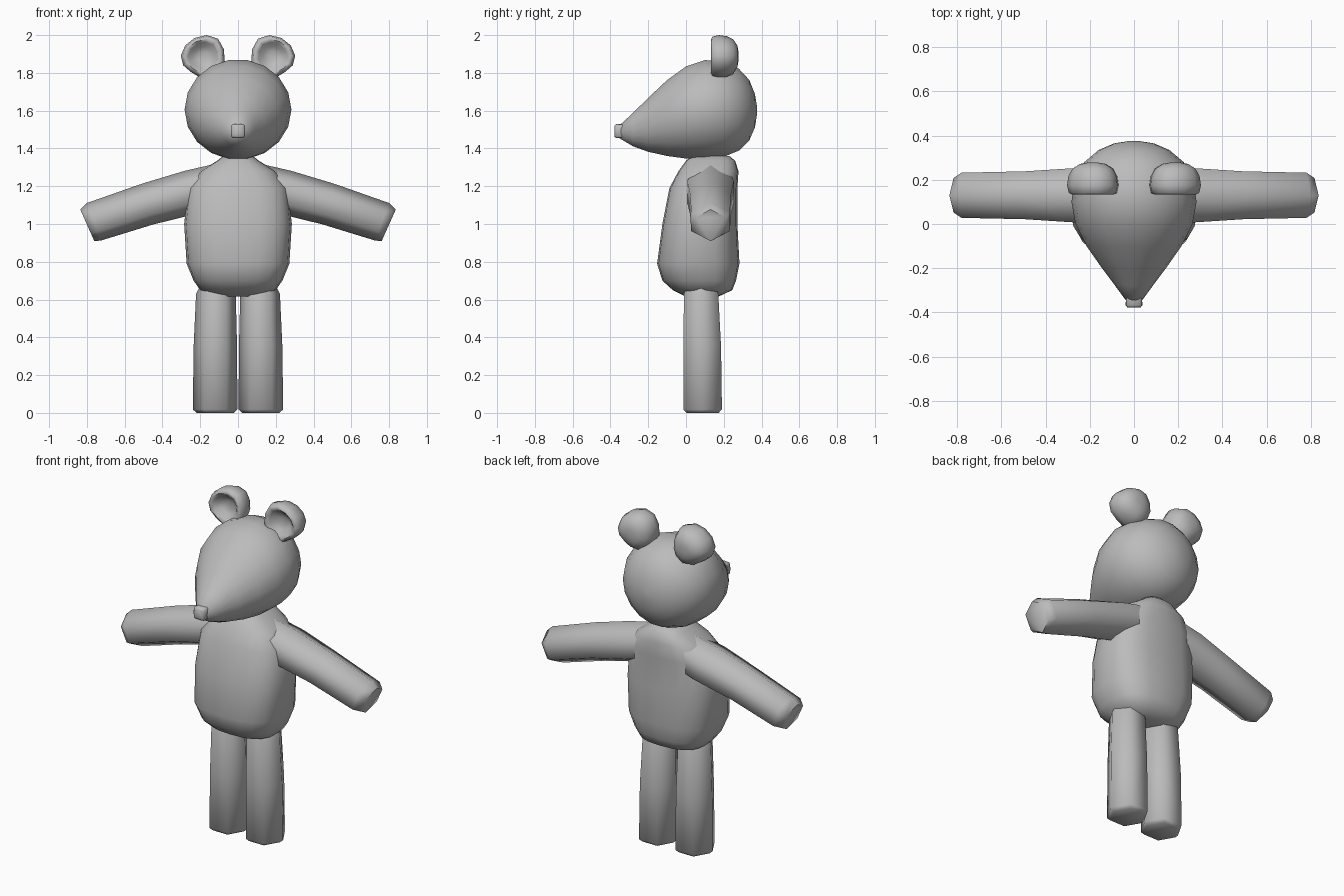
import bpy, bmesh, math
from mathutils import Vector

grey = bpy.data.materials.new("plain grey")
grey.diffuse_color = (0.5, 0.5, 0.5, 1)


def loft(name, rings, side=1, angle=65):
    """Skin a list of equal-length point rings, cap both ends, smooth it."""
    bm = bmesh.new()
    rows = [[bm.verts.new((p[0] * side, p[1], p[2])) for p in ring] for ring in rings]
    n = len(rows[0])
    for a, b in zip(rows, rows[1:]):
        for i in range(n):
            j = (i + 1) % n
            bm.faces.new((a[i], a[j], b[j], b[i]))
    bm.faces.new(rows[0])
    bm.faces.new(rows[-1])
    bmesh.ops.recalc_face_normals(bm, faces=bm.faces)
    mesh = bpy.data.meshes.new(name)
    bm.to_mesh(mesh)
    bm.free()
    mesh.materials.append(grey)
    ob = bpy.data.objects.new(name, mesh)
    bpy.context.collection.objects.link(ob)
    bpy.ops.object.select_all(action='DESELECT')
    ob.select_set(True)
    bpy.context.view_layer.objects.active = ob
    bpy.ops.object.shade_smooth_by_angle(angle=math.radians(angle))
    return ob


def ring(centre, u, v, sides, power=2.0, turn=0.0):
    """Superellipse ring spanned by the half-axes u and v."""
    pts = []
    for i in range(sides):
        t = 2 * math.pi * (i + turn) / sides
        c, s = math.cos(t), math.sin(t)
        c = math.copysign(abs(c) ** (2 / power), c)
        s = math.copysign(abs(s) ** (2 / power), s)
        pts.append(Vector(centre) + Vector(u) * c + Vector(v) * s)
    return pts


# head: y, bottom z, top z, half width
head = [(-0.355, 1.455, 1.52, 0.03), (-0.28, 1.41, 1.59, 0.085),
        (-0.2, 1.38, 1.67, 0.145), (-0.1, 1.357, 1.765, 0.215),
        (0, 1.343, 1.838, 0.265), (0.1, 1.34, 1.872, 0.283),
        (0.2, 1.352, 1.862, 0.27), (0.28, 1.385, 1.825, 0.225),
        (0.335, 1.44, 1.765, 0.16), (0.365, 1.51, 1.69, 0.09),
        (0.376, 1.58, 1.62, 0.02)]
loft("head", [ring((0, y, (a + b) / 2), (w, 0, 0), (0, 0, (b - a) / 2), 18)
              for y, a, b, w in head])

# nose
loft("nose", [ring((0, y, 1.492), (r, 0, 0), (0, 0, r), 12, 5)
              for y, r in [(-0.32, 0.036), (-0.368, 0.038), (-0.378, 0.03)]])

# torso: z, half width, front y, back y
torso = [(0.615, 0.1, -0.0, 0.17), (0.65, 0.2, -0.07, 0.245),
         (0.7, 0.235, -0.125, 0.265), (0.79, 0.272, -0.153, 0.283),
         (1.0, 0.285, -0.125, 0.272), (1.19, 0.265, -0.088, 0.272),
         (1.28, 0.2, -0.04, 0.278), (1.335, 0.11, 0.0, 0.26),
         (1.36, 0.08, 0.03, 0.23)]
loft("torso", [ring((0, (f + b) / 2, z), (w, 0, 0), (0, (b - f) / 2, 0), 20, 2.7)
               for z, w, f, b in torso])

# arm: x, z, half depth, half height, lean of the ring
arm = [(0.08, 1.215, 0.13, 0.11, 0.29), (0.25, 1.168, 0.142, 0.118, 0.29),
       (0.48, 1.105, 0.125, 0.112, 0.29), (0.762, 1.012, 0.118, 0.106, 0.36),
       (0.798, 0.993, 0.09, 0.092, 0.42)]
arm_rings = [ring((x, 0.13, z), (h * math.sin(l), 0, h * math.cos(l)), (0, d, 0), 6)
             for x, z, d, h, l in arm]

# leg: z, centre x, centre y, radius
leg = [(0, 0.121, 0.088, 0.098), (0.018, 0.121, 0.088, 0.118),
       (0.35, 0.12, 0.086, 0.115), (0.63, 0.117, 0.08, 0.105),
       (0.67, 0.117, 0.08, 0.085)]
leg_rings = [ring((x, y, z), (r, 0, 0), (0, r, 0), 6) for z, x, y, r in leg]

# ear outline (x, z) is swept through depth with a hollow front
outline = [(0.07, 1.86), (0.075, 1.925), (0.105, 1.98), (0.165, 2.0),
           (0.23, 1.985), (0.28, 1.945), (0.303, 1.89), (0.29, 1.84),
           (0.25, 1.805), (0.2, 1.775), (0.14, 1.77), (0.09, 1.81)]
ear_depth = [(0.18, 0.2), (0.17, 0.45), (0.145, 0.66), (0.133, 0.8), (0.14, 0.93),
             (0.175, 1.0), (0.215, 0.95), (0.25, 0.8), (0.272, 0.5), (0.278, 0.2)]
ear_rings = [[(0.185 + (x - 0.185) * s, y, 1.89 + (z - 1.89) * s) for x, z in outline]
             for y, s in ear_depth]

for label, side in (("right", 1), ("left", -1)):
    loft(label + "_arm", arm_rings, side)
    loft(label + "_leg", leg_rings, side)
    loft(label + "_ear", ear_rings, side)
